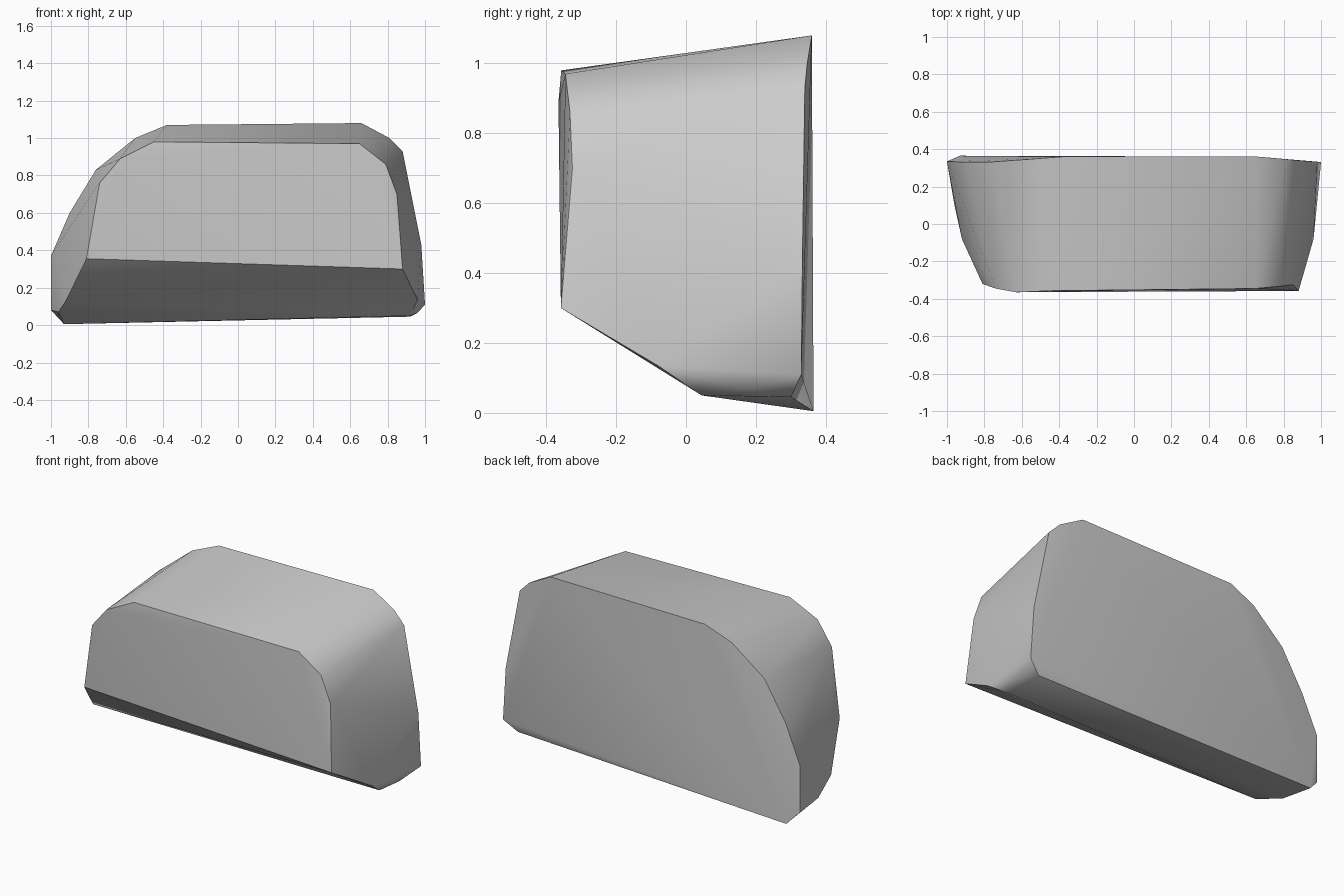
import bpy
import bmesh
import math
from mathutils import Vector

cube = bpy.data.objects.get("Cube")
if cube:
    bpy.data.objects.remove(cube, do_unlink=True)

stone = bpy.data.materials.new("stone grey")
stone.use_nodes = True
grey = (0.6, 0.6, 0.6, 1)
stone.diffuse_color = grey
stone.node_tree.nodes["Principled BSDF"].inputs["Base Color"].default_value = grey

# Small front outline, running over the top from left to right
front_rim = [(-.81, -.32, .355), (-.74, -.345, .76), (-.63, -.365, .89),
             (-.45, -.357, .98), (.65, -.345, .97), (.79, -.332, .86),
             (.85, -.325, .70), (.88, -.358, .30)]

# Larger back outline
back_rim = [(-.93, .365, .005), (-1, .335, .08), (-1, .335, .37),
            (-.90, .33, .60), (-.76, .332, .83), (-.55, .347, 1.0),
            (-.38, .36, 1.07), (.66, .36, 1.08), (.81, .347, 1.0),
            (.88, .34, .93), (.98, .333, .43), (1, .33, .11)]

# Chipped lower corners under each end
underside = [(-.92, -.08, .13), (-.96, .10, .07), (.96, -.08, .135),
             (.92, .045, .05), (.96, .18, .065), (.92, .30, .045)]

# Faceted boulder wrapped around the outlines
bm = bmesh.new()
for point in front_rim + back_rim + underside:
    bm.verts.new(Vector(point))
hull = bmesh.ops.convex_hull(bm, input=bm.verts)
loose = [v for v in bm.verts if not v.link_faces]
bmesh.ops.delete(bm, geom=loose, context='VERTS')
bmesh.ops.recalc_face_normals(bm, faces=bm.faces)

mesh = bpy.data.meshes.new("boulder")
bm.to_mesh(mesh)
bm.free()
mesh.materials.append(stone)
boulder = bpy.data.objects.new("boulder", mesh)
bpy.context.collection.objects.link(boulder)

# Soft rounding over the top and ends, crisp edges at the front and back
bpy.ops.object.select_all(action='DESELECT')
boulder.select_set(True)
bpy.context.view_layer.objects.active = boulder
bpy.ops.object.shade_smooth_by_angle(angle=math.radians(35))
